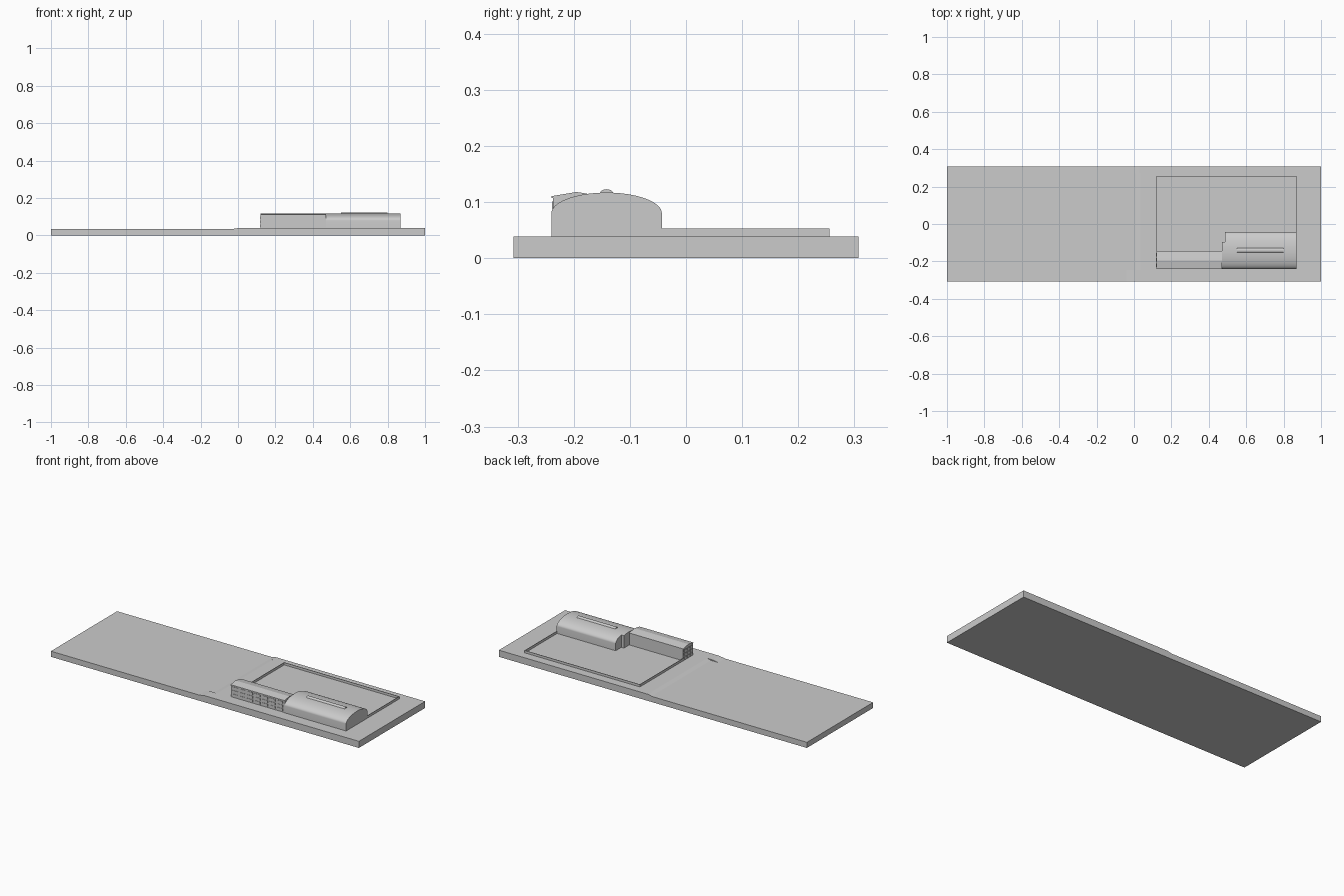
import bpy, math

if "Cube" in bpy.data.objects:
    bpy.data.objects.remove(bpy.data.objects["Cube"])

def mesh_obj(name, verts, faces, smooth=False):
    me = bpy.data.meshes.new(name)
    me.from_pydata(verts, [], faces)
    ob = bpy.data.objects.new(name, me)
    bpy.context.collection.objects.link(ob)
    if smooth:
        bpy.ops.object.select_all(action='DESELECT')
        ob.select_set(True)
        bpy.context.view_layer.objects.active = ob
        bpy.ops.object.shade_smooth_by_angle(angle=math.radians(30))
    return ob

def prism(name, profile, a, b, axis='X', smooth=False):
    """Extrude a closed counter-clockwise profile: (y, z) along X, or (x, z) along Y."""
    n = len(profile)
    if axis == 'X':
        verts = [(t, p, z) for t in (a, b) for p, z in profile]
    else:
        verts = [(p, t, z) for t in (b, a) for p, z in profile]
    faces = [tuple(range(n))[::-1], tuple(range(n, 2 * n))]
    faces += [(i, (i + 1) % n, n + (i + 1) % n, n + i) for i in range(n)]
    return mesh_obj(name, verts, faces, smooth)

def box(name, x0, x1, y0, y1, z0, z1):
    return prism(name, [(y0, z0), (y1, z0), (y1, z1), (y0, z1)], x0, x1)

def arch(y0, y1, z0, spring, top, n):
    c, r = (y0 + y1) / 2, (y1 - y0) / 2
    curve = [(c + r * math.cos(math.pi * i / n),
              spring + (top - spring) * math.sin(math.pi * i / n)) for i in range(n + 1)]
    return ([(y0, z0), (y1, z0)] if spring > z0 else []) + curve

# Ground slab in three strips, each stepping up at a slightly different place
for name, y0, y1, r0, r1 in [("ground_south", -0.307, -0.245, -0.04, 0.0),
                             ("ground_middle", -0.245, 0.27, 0.01, 0.035),
                             ("ground_north", 0.27, 0.307, 0.005, 0.03)]:
    prism(name, [(-1, 0), (1, 0), (1, 0.039), (r1, 0.039), (r0, 0.033), (-1, 0.033)],
          y0, y1, axis='Y')

# Low thin wall around the yard
X0, X1, Y0, Y1, T = 0.12, 0.87, -0.237, 0.256, 0.003
box("yard_wall_back", X0, X1, Y1 - T, Y1, 0.035, 0.053)
box("yard_wall_left", X0, X0 + T, Y0, Y1 - T, 0.035, 0.053)
box("yard_wall_right", X1 - T, X1, Y0, Y1 - T, 0.035, 0.053)

# Barrel-roofed hall with one notched corner
full = arch(-0.24, -0.043, 0.035, 0.08, 0.117, 32)
prism("hall", full, 0.487, X1, smooth=True)
cut = -0.095
c, r = -0.1415, 0.0985
cut_z = 0.08 + 0.037 * math.sqrt(1 - ((cut - c) / r) ** 2)
part = [(-0.24, 0.035), (cut, 0.035), (cut, cut_z)] + [p for p in full[2:] if p[0] < cut]
prism("hall_entrance_bay", part, 0.47, 0.487, smooth=True)

# Raised rooflight along the hall ridge
prism("rooflight", arch(-0.154, -0.129, 0.114, 0.114, 0.123, 10), 0.55, 0.80, smooth=True)

# Gabled office wing
prism("office_wing", [(-0.237, 0.035), (-0.145, 0.035), (-0.145, 0.109),
                      (-0.185, 0.1165), (-0.195, 0.118), (-0.237, 0.111)], X0, 0.47)
prism("office_eave", [(-0.24, 0.107), (-0.236, 0.107), (-0.236, 0.1112), (-0.24, 0.1105)],
      X0, 0.47)

# Window panels in three rows on the front and the end wall
for row in range(3):
    z = 0.046 + row * 0.021
    for col in range(7):
        x = 0.13 + col * 0.0485
        box(f"front_window_{row}_{col}", x, x + 0.036, -0.239, -0.236, z, z + 0.013)
    for col in range(3):
        y = -0.229 + col * 0.028
        box(f"end_window_{row}_{col}", X0 - 0.002, X0 + 0.001, y, y + 0.019, z, z + 0.013)
